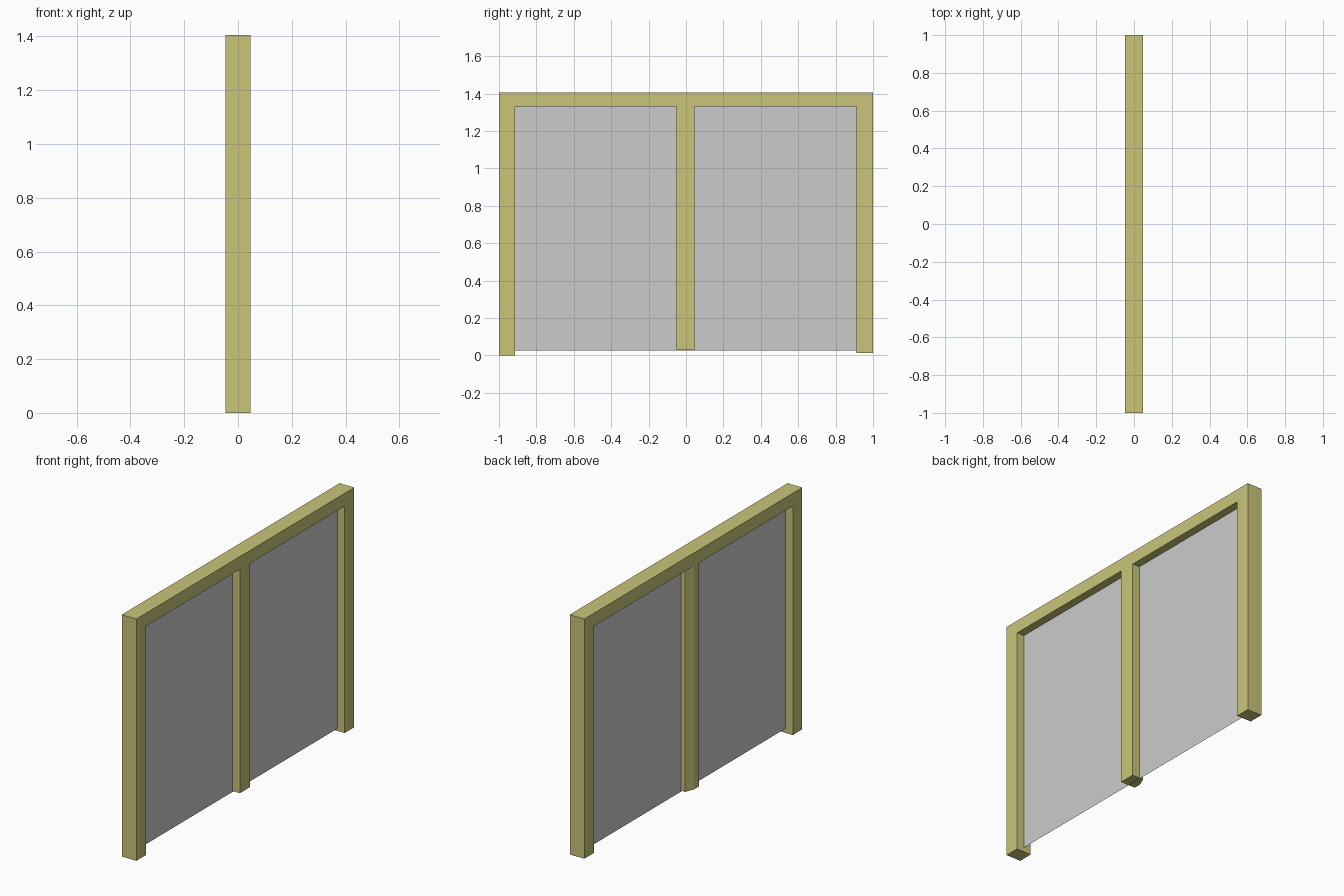
import bpy, bmesh

if "Cube" in bpy.data.objects:
    bpy.data.objects.remove(bpy.data.objects["Cube"])

wood = bpy.data.materials.new("painted_wood")
wood.diffuse_color = (0.58, 0.56, 0.19, 1)
wood.use_nodes = True
wood.node_tree.nodes["Principled BSDF"].inputs["Base Color"].default_value = wood.diffuse_color
D = 0.047  # half depth of the frame


def prism(name, outline, axis, length, mat=None):
    """Extrude a closed outline of 3D points along an axis; length 0 leaves a flat sheet."""
    bm = bmesh.new()
    face = bm.faces.new([bm.verts.new(p) for p in outline])
    if length:
        ext = bmesh.ops.extrude_face_region(bm, geom=[face])["geom"]
        verts = [v for v in ext if isinstance(v, bmesh.types.BMVert)]
        bmesh.ops.translate(bm, verts=verts, vec=[a * length for a in axis])
    bmesh.ops.recalc_face_normals(bm, faces=bm.faces)
    me = bpy.data.meshes.new(name)
    bm.to_mesh(me)
    bm.free()
    ob = bpy.data.objects.new(name, me)
    bpy.context.collection.objects.link(ob)
    if mat:
        me.materials.append(mat)
    return ob


# Outer frame: top rail and two end posts (one slightly shorter) in one profile
frame = [(-1, 0), (-0.913, 0), (-0.913, 1.33), (0.912, 1.33),
         (0.912, 0.012), (1, 0.012), (1, 1.405), (-1, 1.405)]
prism("outer_frame", [(-D, y, z) for y, z in frame], (1, 0, 0), 2 * D, wood)

# Middle post with one bevelled back corner
post = [(D, -0.05), (D, 0.045), (-0.025, 0.045), (-D, -0.006), (-D, -0.05)]
prism("middle_post", [(x, y, 0.03) for x, y in post], (0, 0, 1), 1.30, wood)

# Thin grey panel sheet set in the middle of the frame
panel = [(-0.913, 0.025), (0.912, 0.025), (0.912, 1.33), (-0.913, 1.33)]
prism("panel", [(0, y, z) for y, z in panel], (1, 0, 0), 0)
